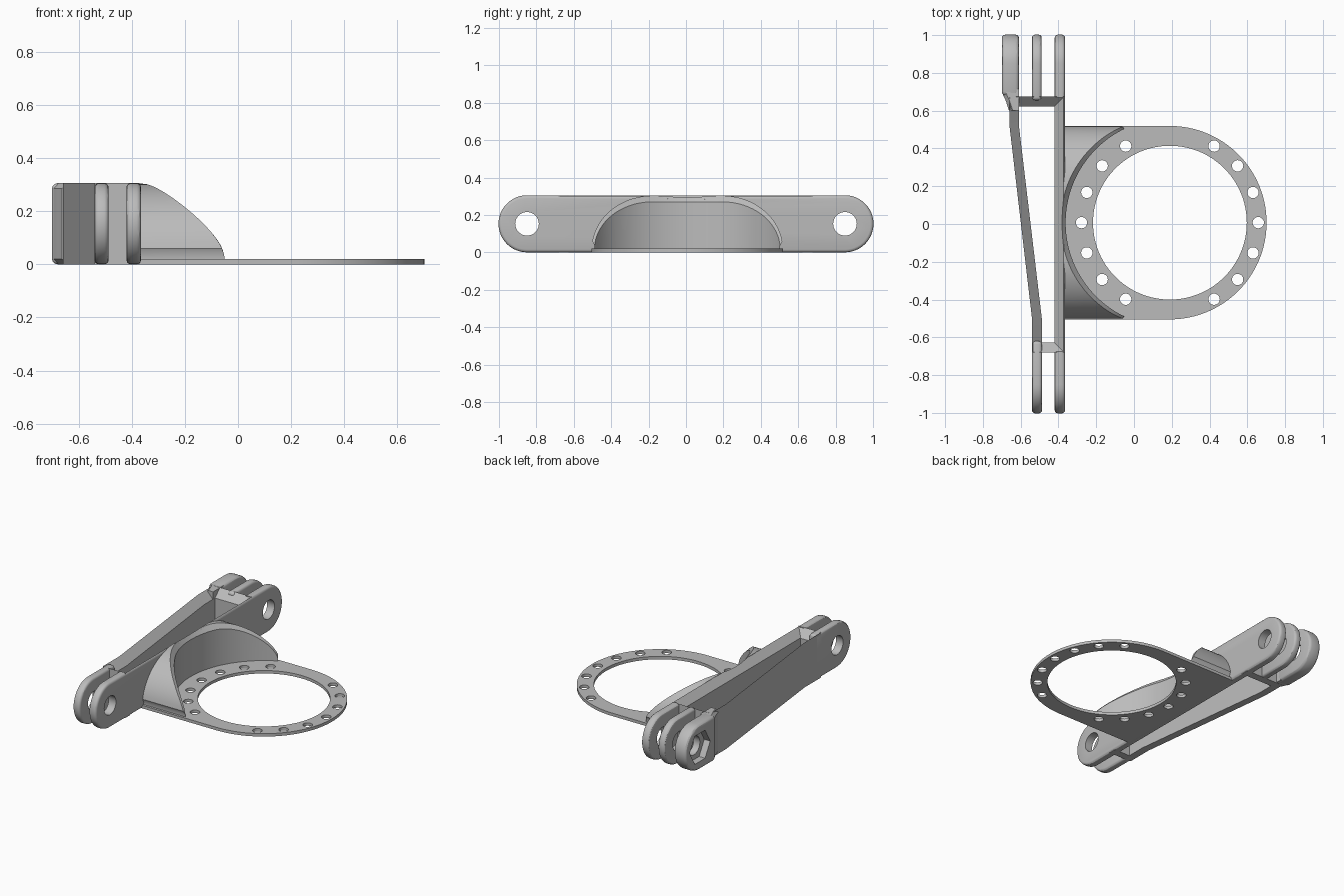
import bpy, bmesh, math
from mathutils import Vector

cube = bpy.data.objects.get("Cube")
if cube:
    bpy.data.objects.remove(cube, do_unlink=True)

grey = bpy.data.materials.new("plain grey")
grey.use_nodes = True
colour = (0.5, 0.5, 0.5, 1)
grey.diffuse_color = colour
grey.node_tree.nodes["Principled BSDF"].inputs["Base Color"].default_value = colour

H = 0.305             # height of the arm
CX, CY = 0.19, 0.007  # centre of the ring
PIVOT = 0.85          # distance of the pin holes from the middle
MID = H / 2


def activate(ob):
    bpy.ops.object.select_all(action='DESELECT')
    ob.select_set(True)
    bpy.context.view_layer.objects.active = ob


def apply_mod(ob, kind, **settings):
    activate(ob)
    mod = ob.modifiers.new(kind.lower(), kind)
    for key, value in settings.items():
        setattr(mod, key, value)
    bpy.ops.object.modifier_apply(modifier=mod.name)


def cut(ob, cutter):
    apply_mod(ob, 'BOOLEAN', operation='DIFFERENCE', solver='EXACT', object=cutter)
    bpy.data.objects.remove(cutter, do_unlink=True)


def smooth(ob):
    activate(ob)
    bpy.ops.object.shade_smooth_by_angle(angle=math.radians(30))


def loft(name, sections):
    """Skin a row of closed sections and cap both ends."""
    bm = bmesh.new()
    rows = [[bm.verts.new(p) for p in s] for s in sections]
    n = len(rows[0])
    for a, b in zip(rows, rows[1:]):
        for i in range(n):
            j = (i + 1) % n
            bm.faces.new((a[i], a[j], b[j], b[i]))
    bm.faces.new(rows[0])
    bm.faces.new(rows[-1])
    bmesh.ops.recalc_face_normals(bm, faces=bm.faces)
    mesh = bpy.data.meshes.new(name)
    bm.to_mesh(mesh)
    bm.free()
    mesh.materials.append(grey)
    ob = bpy.data.objects.new(name, mesh)
    bpy.context.collection.objects.link(ob)
    return ob


def circle(u, v, r, n, start=0.0, sweep=2 * math.pi, closed=True):
    steps = n if closed else n - 1
    return [(u + r * math.cos(start + sweep * i / steps),
             v + r * math.sin(start + sweep * i / steps)) for i in range(n)]


def rod(x0, x1, y, r, n):
    """Prism along x, centred on a pin hole."""
    return loft("cutter", [[(x, u, v) for u, v in circle(y, MID, r, n)] for x in (x0, x1)])


def bar(name, x0, x1, y0, y1, bevel=0.016):
    """Upright plate in the yz plane, rounded where it reaches a pin."""
    outline = []
    if y1 > PIVOT:
        outline += circle(PIVOT, MID, MID, 25, -math.pi / 2, math.pi, False)
    else:
        outline += [(y1, 0), (y1, H)]
    if y0 < -PIVOT:
        outline += circle(-PIVOT, MID, MID, 25, math.pi / 2, math.pi, False)
    else:
        outline += [(y0, H), (y0, 0)]
    ob = loft(name, [[(x, u, v) for u, v in outline] for x in (x0, x1)])
    apply_mod(ob, 'BEVEL', width=bevel, segments=3, limit_method='ANGLE')
    for y in (-PIVOT, PIVOT):
        if y0 < y < y1:
            cut(ob, rod(x0 - 0.1, x1 + 0.1, y, 0.063, 40))
    return ob


# Long straight wall, with its inner top edge sloped and a shallow scoop over the ring
wall = bar("long_wall", -0.42, -0.365, -1, 1)
slope = [(-0.43, 0.245), (-0.365, 0.31), (-0.43, 0.32)]
cut(wall, loft("cutter", [[(x, y, z) for x, z in slope] for y in (-0.675, 0.67)]))
cut(wall, loft("cutter", [[(x, y, z) for x, y in circle(CX, CY, r, 128)]
                          for z, r in ((0.27, 0.552), (0.32, 0.591))]))
smooth(wall)

# Fork lugs beside the long wall
smooth(bar("front_lug", -0.54, -0.487, -1, -0.62))
smooth(bar("back_middle_lug", -0.54, -0.489, 0.655, 1))

# Thick outer lug with a hexagonal nut pocket
nut_lug = bar("back_nut_lug", -0.70, -0.608, 0.68, 1, 0.02)
cut(nut_lug, rod(-0.75, -0.655, PIVOT, 0.11, 6))
smooth(nut_lug)


def shoulder(y, x):
    c = 0.02
    return [(-0.608, y, 0.002), (x + c, y, 0), (x, y, c),
            (x, y, H - c), (x + c, y, H), (-0.608, y, H - 0.002)]


smooth(loft("nut_lug_shoulder", [shoulder(0.60, -0.662), shoulder(0.65, -0.678),
                                 shoulder(0.69, -0.696), shoulder(0.715, -0.70)]))


# Slanted wall and end walls, all with the inner top edge sloped to a sharp rim
def rim(outer, inner):
    return [(outer, 0), (inner, 0), (inner, H - 0.052), (outer, H)]


path = [(-0.675, -0.54, -0.488), (-0.5, -0.54, -0.488),
        (0.51, -0.658, -0.608), (0.67, -0.658, -0.608)]
smooth(loft("slanted_wall", [[(x, y, z) for x, z in rim(a, b)] for y, a, b in path]))
for name, x0, outer, inner in (("front_end_wall", -0.535, -0.68, -0.628),
                               ("back_end_wall", -0.655, 0.675, 0.622)):
    smooth(loft(name, [[(x, y, z) for y, z in rim(outer, inner)] for x in (x0, -0.37)]))

# Flat ring plate with its bolt holes
curve = bpy.data.curves.new("ring_plate", 'CURVE')
curve.dimensions = '2D'
curve.fill_mode = 'BOTH'
curve.extrude = 0.01
R = 0.512
loops = [circle(0, 0, R, 65, -math.pi / 2, math.pi, False) + [(-0.57, R), (-0.57, -R)],
         circle(0, 0, 0.407, 128)]
for deg in range(0, 360, 20):
    if deg not in (80, 100, 260, 280):
        a = math.radians(deg)
        loops.append(circle(0.468 * math.cos(a), 0.468 * math.sin(a), 0.03, 24))
for pts in loops:
    spline = curve.splines.new('POLY')
    spline.points.add(len(pts) - 1)
    for p, (u, v) in zip(spline.points, pts):
        p.co = (u, v, 0, 1)
    spline.use_cyclic_u = True
curve.materials.append(grey)
plate = bpy.data.objects.new("ring_plate", curve)
plate.location = (CX, CY, 0.01)
bpy.context.collection.objects.link(plate)
activate(plate)
bpy.ops.object.convert(target='MESH')
smooth(bpy.context.object)

# Rounded hood between the ring and the long wall, with a sloped lip
steps = [(1, math.pi / 2 * i / 20, 1) for i in range(21)]
steps += [(1 - i / 6, math.pi / 2, 1) for i in range(1, 12)]
steps += [(-1, math.pi / 2 * i / 20, -1) for i in range(20, -1, -1)]
sections = []
for flat, t, side in steps:
    y = 0.187 * flat + side * 0.325 * math.cos(t)
    yi = 0.187 * flat + side * 0.310 * math.cos(t)
    z, zi = 0.015 + 0.288 * math.sin(t), 0.015 + 0.255 * math.sin(t)
    radius = 0.564 + 0.014 * math.sin(t)
    outer = Vector((CX - math.sqrt(radius ** 2 - y * y), CY + y, z))
    inner = Vector((CX - math.sqrt(0.552 ** 2 - yi * yi), CY + yi, zi))
    f = (-0.37 - outer.x) / (inner.x - outer.x)
    lip = outer.lerp(inner, min(max(f, 0), 1))
    sections.append([(-0.374, lip.y, lip.z), lip, inner,
                     (inner.x, inner.y, 0.01), (-0.374, inner.y, 0.01)])
smooth(loft("hood", sections))
